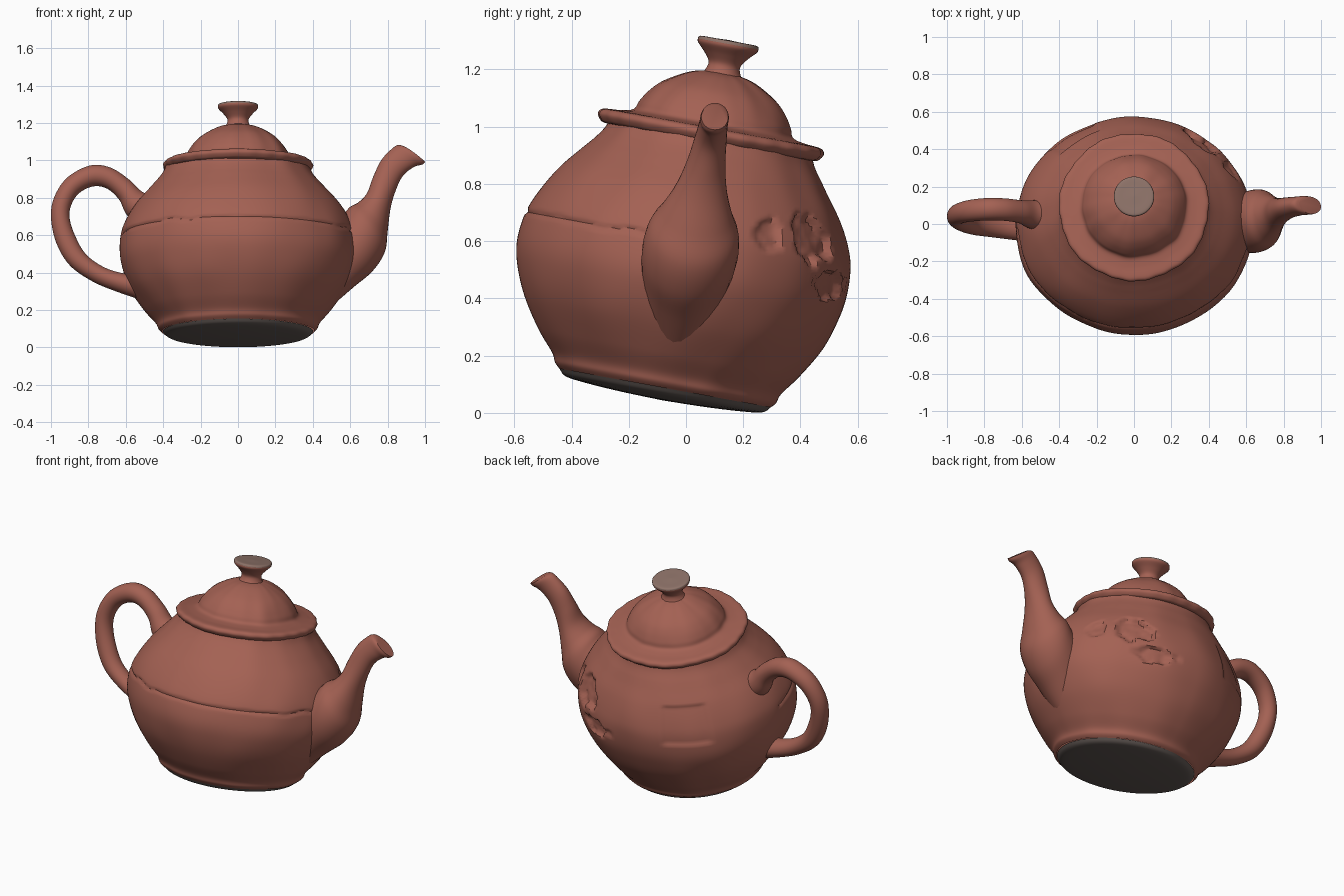
import bpy, bmesh, math
from mathutils import Vector, noise

if "Cube" in bpy.data.objects:
    bpy.data.objects.remove(bpy.data.objects["Cube"])

# The whole pot leans backwards: local axis origin and directions
ORIGIN = Vector((0, -0.075, 0.075))
UP = Vector((0, 0.18, 0.983))
BACK = Vector((0, 0.983, -0.18))
X = Vector((1, 0, 0))


def material(name, rgb):
    m = bpy.data.materials.new(name)
    m.diffuse_color = (*rgb, 1)
    m.use_nodes = True
    m.node_tree.nodes["Principled BSDF"].inputs["Base Color"].default_value = m.diffuse_color
    return m


CLAY = material("red_clay", (0.37, 0.12, 0.087))
DARK = material("dark_clay", (0.13, 0.105, 0.095))
WORN = material("worn_clay", (0.27, 0.17, 0.14))


def smooth_path(points, steps):
    """Catmull-Rom resampling of tuples of any length."""
    p = [points[0]] + list(points) + [points[-1]]
    out = []
    for i in range(1, len(p) - 2):
        for k in range(steps):
            t = k / steps
            out.append(tuple(
                0.5 * (2*b + (c - a)*t + (2*a - 5*b + 4*c - d)*t*t + (3*b - a - 3*c + d)*t**3)
                for a, b, c, d in zip(p[i-1], p[i], p[i+1], p[i+2])))
    return out + [tuple(points[-1])]


def loft(name, rings, mat, caps=False):
    bm = bmesh.new()
    rows = [[bm.verts.new(v) for v in r] for r in rings]
    n = len(rows[0])
    for a, b in zip(rows, rows[1:]):
        for i in range(n):
            bm.faces.new((a[i], a[(i+1) % n], b[(i+1) % n], b[i]))
    if caps:
        bm.faces.new(rows[0])
        bm.faces.new(rows[-1])
    bmesh.ops.remove_doubles(bm, verts=bm.verts, dist=1e-5)
    bmesh.ops.recalc_face_normals(bm, faces=bm.faces)
    me = bpy.data.meshes.new(name)
    bm.to_mesh(me)
    bm.free()
    ob = bpy.data.objects.new(name, me)
    bpy.context.collection.objects.link(ob)
    me.materials.append(mat)
    bpy.context.view_layer.objects.active = ob
    ob.select_set(True)
    bpy.ops.object.shade_smooth_by_angle(angle=math.radians(40))
    ob.select_set(False)
    return ob


def lathe(name, profile, mat, steps=5, sides=128, wide=1.0, change=None):
    """Turn (radius, height) around the leaning axis; change() alters the radius."""
    rings = []
    for r, t in smooth_path(profile, steps):
        r = max(r, 0)
        ring = []
        for i in range(sides):
            a = math.tau * i / sides
            q = r + change(a, r, t) if change and r > 0.01 else r
            ring.append(ORIGIN + X*(q*wide*math.cos(a)) + BACK*(q*math.sin(a)) + UP*t)
        rings.append(ring)
    return loft(name, rings, mat)


def tube(name, pairs, mat, sides=32):
    """Ellipses spanning outline points (x1, z1)-(x2, z2) with half-width w."""
    rings = []
    for x1, z1, x2, z2, w in smooth_path(pairs, 6):
        p, q = [ORIGIN + X*x + UP*((z - 0.075) / 0.983) for x, z in ((x1, z1), (x2, z2))]
        mid, half = (p + q) / 2, (p - q) / 2
        rings.append([mid + half*math.cos(math.tau*i/sides) + BACK*(w*math.sin(math.tau*i/sides))
                      for i in range(sides)])
    return loft(name, rings, mat, caps=True)


# Chips (angle, height, angular half-size, half-height, depth)
CHIPS = [(29, 0.60, 6, 0.06, 0.018), (50, 0.62, 11, 0.09, 0.03), (64, 0.47, 13, 0.05, 0.022)]


def wear(a, r, t):
    deg = math.degrees(a)
    d = 0.008 * noise.noise(Vector((3*math.cos(a), 3*math.sin(a), 4*t)))
    # the back is a little flatter than the front
    d -= 0.016 * math.sin(a) * max(0, 1 - ((t - 0.42) / 0.4)**2)
    # broken seam round the front half
    seam = 0.53 + 0.014 * noise.noise(Vector((a*5, 0, 1)))
    if 185 < deg < 350:
        d -= 0.008 * math.exp(-((t - seam) / 0.008)**2)
    for ca, ct, wa, wt, depth in CHIPS:
        e = math.hypot((deg - ca) / wa, (t - ct) / wt)
        e += 0.5 * noise.noise(Vector((a*9, t*11, ca)))
        if e < 1:
            d -= depth * min(1, (1 - e) * 4) + 0.01 * noise.noise(Vector((a*14, t*22, 3)))
    # sunken square patch at the back left
    e = max(abs(deg - 124) / 14, abs(t - 0.60) / 0.11)
    if e < 1:
        d -= 0.010 * min(1, (1 - e) * 8)
    return d


# Body
lathe("body", [(0.375, 0.012), (0.392, 0.03), (0.407, 0.065), (0.462, 0.135), (0.528, 0.24),
               (0.567, 0.34), (0.584, 0.43), (0.577, 0.53), (0.55, 0.61), (0.50, 0.70),
               (0.435, 0.785), (0.378, 0.86), (0.355, 0.91)],
      CLAY, steps=9, sides=200, wide=1.085, change=wear)

# Slightly domed underside
lathe("underside", [(0, -0.032), (0.15, -0.028), (0.28, -0.02), (0.35, -0.01), (0.375, 0.012)],
      DARK, wide=1.07)


# Lid with an uneven flange and lumpy dome
def lid_waves(a, r, t):
    if r > 0.35:
        return 0.002 * math.sin(26*a) + 0.003 * math.sin(7*a)
    return 0.010 * noise.noise(Vector((3*math.cos(a), 3*math.sin(a), 6*t)))


lathe("lid", [(0.33, 0.885), (0.375, 0.887), (0.393, 0.900), (0.400, 0.918), (0.385, 0.934),
              (0.33, 0.94), (0.285, 0.952), (0.268, 0.985), (0.237, 1.03), (0.195, 1.07),
              (0.12, 1.113), (0.06, 1.13), (0, 1.135)], CLAY, change=lid_waves)

# Knob: flared stem and worn cap
lathe("knob_stem", [(0.075, 1.115), (0.060, 1.14), (0.057, 1.165), (0.078, 1.195),
                    (0.104, 1.222), (0.108, 1.235)], CLAY, sides=48)
lathe("knob_cap", [(0.108, 1.235), (0.10, 1.246), (0.05, 1.247), (0, 1.249)], WORN, sides=48)

# Spout: wide at the foot, narrow neck, slanted mouth
tube("spout", [(0.50, 0.22, 0.40, 0.55, 0.12), (0.62, 0.325, 0.50, 0.66, 0.155),
               (0.72, 0.41, 0.57, 0.72, 0.168), (0.785, 0.51, 0.60, 0.75, 0.158),
               (0.80, 0.62, 0.645, 0.775, 0.125), (0.815, 0.74, 0.69, 0.825, 0.09),
               (0.84, 0.83, 0.722, 0.91, 0.068), (0.88, 0.915, 0.765, 1.00, 0.056),
               (0.94, 0.965, 0.82, 1.06, 0.05), (0.985, 0.978, 0.855, 1.082, 0.05),
               (1.0, 0.99, 0.885, 1.075, 0.047)], CLAY)

# Handle: ear-shaped loop
tube("handle", [(-0.42, 0.80, -0.50, 0.62, 0.09), (-0.51, 0.83, -0.595, 0.71, 0.075),
                (-0.58, 0.895, -0.635, 0.79, 0.062), (-0.68, 0.96, -0.70, 0.85, 0.06),
                (-0.79, 0.972, -0.775, 0.862, 0.06), (-0.91, 0.91, -0.85, 0.825, 0.058),
                (-0.98, 0.81, -0.892, 0.76, 0.055), (-1.0, 0.70, -0.90, 0.69, 0.054),
                (-0.972, 0.56, -0.872, 0.60, 0.054), (-0.90, 0.44, -0.815, 0.50, 0.055),
                (-0.78, 0.355, -0.72, 0.43, 0.055), (-0.65, 0.30, -0.61, 0.395, 0.062),
                (-0.50, 0.25, -0.48, 0.39, 0.075)], CLAY)
